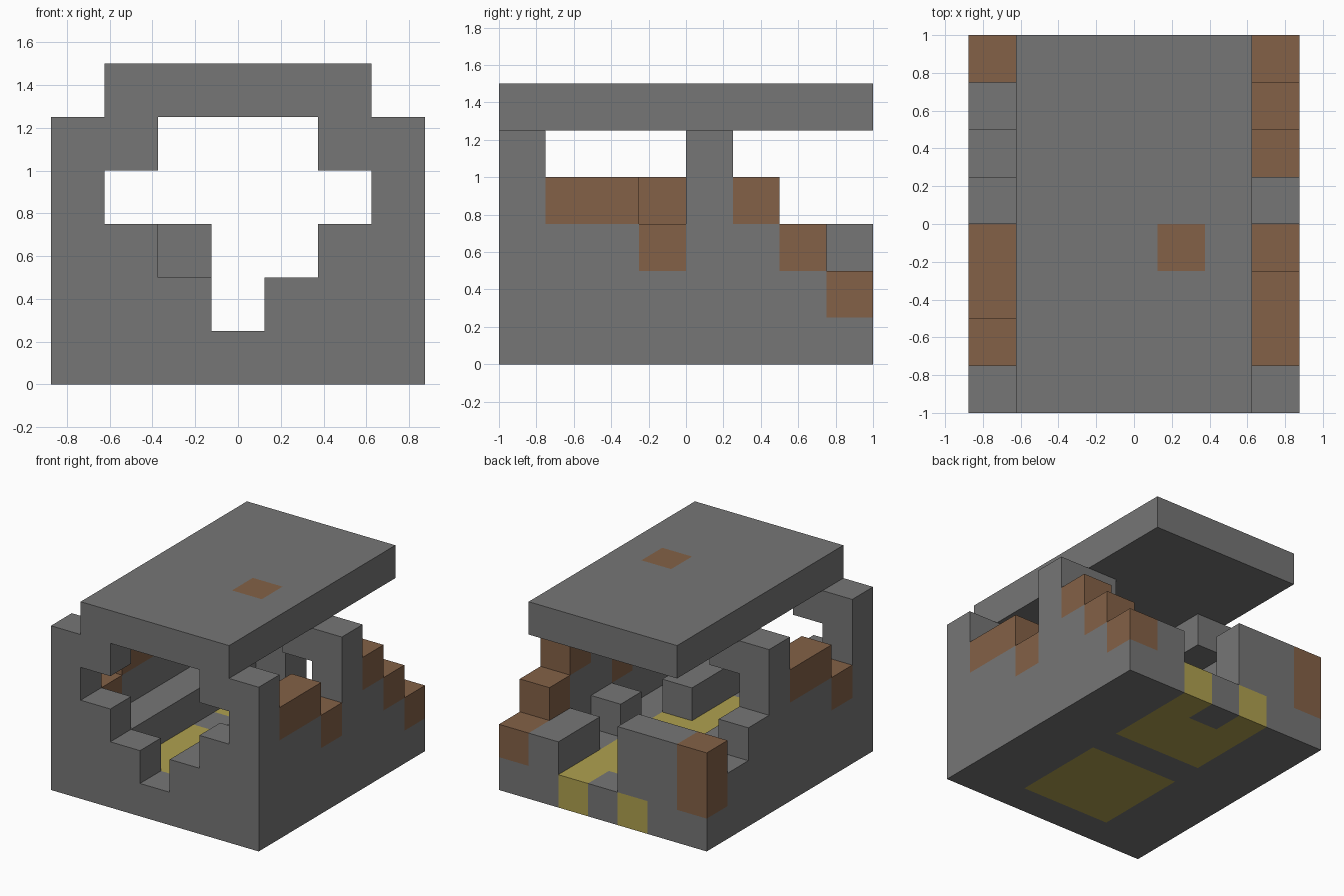
import bpy
import bmesh
from mathutils import Vector

cube = bpy.data.objects.get("Cube")
if cube:
    bpy.data.objects.remove(cube, do_unlink=True)

UNIT = 0.25
NX, NY = 7, 8
STONE, RUST, GOLD = range(3)


def make_material(name, rgb):
    mat = bpy.data.materials.new(name)
    mat.use_nodes = True
    color = (*rgb, 1)
    mat.diffuse_color = color
    mat.node_tree.nodes["Principled BSDF"].inputs["Base Color"].default_value = color
    return mat


materials = [
    make_material("grey stone", (0.18, 0.18, 0.18)),
    make_material("rusty brown", (0.23, 0.12, 0.063)),
    make_material("yellow floor", (0.43, 0.355, 0.078)),
]


def block(part, xs, ys, zs, color=STONE):
    """Add a block of cells to a part; each range excludes its end."""
    for x in range(*xs):
        for y in range(*ys):
            for z in range(*zs):
                part[x, y, z] = color


# Floor slab with two coloured panels and one plain cell at the back door
floor = {}
block(floor, (0, NX), (0, NY), (0, 1))
block(floor, (2, 5), (1, 4), (0, 1), GOLD)
block(floor, (2, 5), (5, NY), (0, 1), GOLD)
floor[3, NY - 1, 0] = STONE


# Side walls: a height per cell along y, and how many top cells are rusty
def side_wall(x, heights, rusty):
    wall = {}
    for y, (top, rust) in enumerate(zip(heights, rusty)):
        block(wall, (x, x + 1), (y, y + 1), (1, top))
        block(wall, (x, x + 1), (y, y + 1), (top - rust, top), RUST)
    return wall


left_wall = side_wall(6, (5, 4, 4, 3, 5, 4, 3, 2), (0, 1, 1, 1, 0, 1, 1, 1))
right_wall = side_wall(0, (5, 3, 4, 4, 5, 3, 2, 3), (0, 1, 1, 1, 0, 0, 0, 2))

# Stepped front wall
front_wall = {}
for x, top in enumerate((3, 2, 1, 2, 3), start=1):
    block(front_wall, (x, x + 1), (0, 1), (1, top))

# Brackets between the posts and the roof
roof_brackets = {}
for x in (1, 5):
    for y in (0, 4):
        roof_brackets[x, y, 4] = STONE

# Back wall
back_wall = {}
block(back_wall, (1, 3), (7, 8), (1, 3))
block(back_wall, (5, 6), (6, 8), (1, 2))

# Low inner benches and the base of the middle post
benches = {}
block(benches, (1, 2), (1, 7), (1, 2))
block(benches, (4, 5), (1, 3), (1, 2))
block(benches, (5, 6), (4, 5), (1, 2))

# Flat roof with one rusty cell
roof = {}
block(roof, (1, 6), (0, NY), (5, 6))
roof[4, 3, 5] = RUST

parts = {
    "floor": floor, "left_wall": left_wall, "right_wall": right_wall,
    "front_wall": front_wall, "back_wall": back_wall,
    "roof_brackets": roof_brackets, "inner_benches": benches, "roof": roof,
}
solid = {cell for part in parts.values() for cell in part}


def cell_face(bm, cell, axis, sign):
    """Create one outward face of a grid cell."""
    center = Vector(cell) + Vector((0.5, 0.5, 0.5)) - Vector((NX / 2, NY / 2, 0))
    normal, u, v = Vector(), Vector(), Vector()
    normal[axis] = sign * 0.5
    u[(axis + 1) % 3] = 0.5
    v[(axis + 2) % 3] = 0.5 * sign
    corners = (-u - v, u - v, u + v, v - u)
    return bm.faces.new([bm.verts.new((center + normal + c) * UNIT) for c in corners])


# Build every part from its exposed faces, then merge the flat areas
for name, part in parts.items():
    bm = bmesh.new()
    for cell, color in part.items():
        for axis in range(3):
            for sign in (-1, 1):
                neighbor = list(cell)
                neighbor[axis] += sign
                if tuple(neighbor) not in solid:
                    cell_face(bm, cell, axis, sign).material_index = color
    bmesh.ops.remove_doubles(bm, verts=bm.verts, dist=0.001)
    bmesh.ops.dissolve_limit(bm, angle_limit=0.01, verts=bm.verts,
                             edges=bm.edges, delimit={'MATERIAL'})
    mesh = bpy.data.meshes.new(name)
    for mat in materials:
        mesh.materials.append(mat)
    bm.to_mesh(mesh)
    bm.free()
    bpy.context.collection.objects.link(bpy.data.objects.new(name, mesh))
